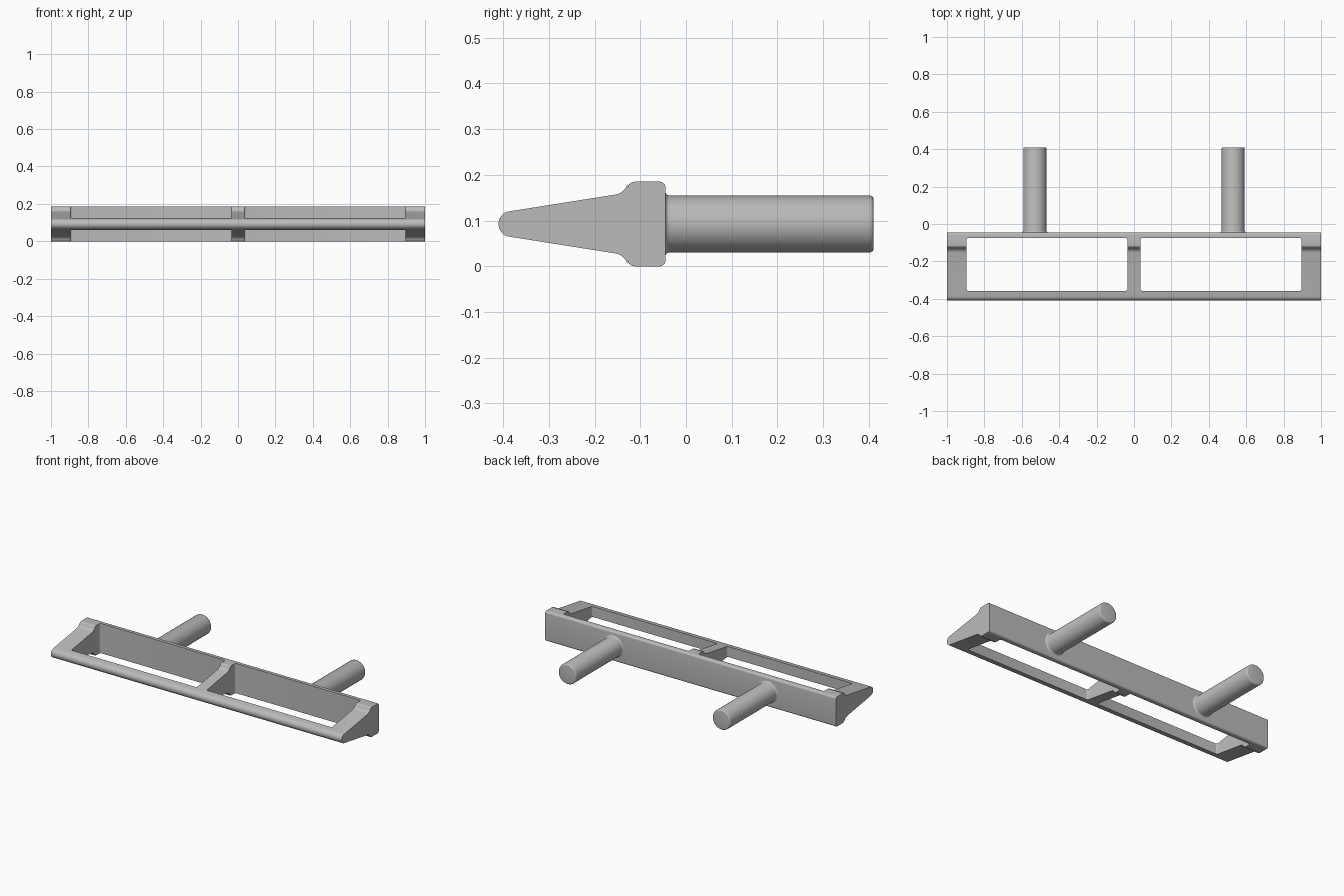
import bpy, bmesh, math
from mathutils import Matrix

if "Cube" in bpy.data.objects:
    bpy.data.objects.remove(bpy.data.objects["Cube"], do_unlink=True)

grey = bpy.data.materials.new("plain_grey")
grey.use_nodes = True
colour = (0.5, 0.5, 0.5, 1)
grey.diffuse_color = colour
grey.node_tree.nodes["Principled BSDF"].inputs["Base Color"].default_value = colour

MID = 0.0925  # height of the symmetry plane


def finish(bm, name):
    bmesh.ops.recalc_face_normals(bm, faces=bm.faces)
    mesh = bpy.data.meshes.new(name)
    bm.to_mesh(mesh)
    bm.free()
    obj = bpy.data.objects.new(name, mesh)
    bpy.context.collection.objects.link(obj)
    mesh.materials.append(grey)
    return obj


def activate(obj):
    bpy.ops.object.select_all(action="DESELECT")
    obj.select_set(True)
    bpy.context.view_layer.objects.active = obj


def arc(cy, cz, r, start, end, steps=6):
    angles = [math.radians(start + (end - start) * i / steps) for i in range(steps + 1)]
    return [(cy + r * math.cos(a), cz + r * math.sin(a)) for a in angles]


# Frame: upper half of the side outline (y, height above MID), mirrored below
upper = arc(-0.382, 0, 0.028, 180, 99, 8)
upper += arc(-0.159, 0.096, 0.032, -81, -15)
upper += arc(-0.112, 0.0765, 0.016, 165, 90)
upper += arc(-0.057, 0.0805, 0.012, 90, 0)
outline = upper + [(y, -z) for y, z in reversed(upper[1:])]

bm = bmesh.new()
face = bm.faces.new([bm.verts.new((-1, y, z + MID)) for y, z in outline])
side = bmesh.ops.extrude_face_region(bm, geom=[face])["geom"]
bmesh.ops.translate(bm, vec=(2, 0, 0), verts=[v for v in side if isinstance(v, bmesh.types.BMVert)])
frame = finish(bm, "frame")

# Two openings with rounded corners leave the end ribs, centre rib, bar and plate
for sign in (-1, 1):
    bm = bmesh.new()
    place = Matrix.Translation((sign * 0.465, -0.216, MID)) @ Matrix.Diagonal((0.862, 0.282, 0.5, 1))
    bmesh.ops.create_cube(bm, size=1, matrix=place)
    upright = [e for e in bm.edges if abs(e.verts[0].co.z - e.verts[1].co.z) > 0.1]
    bmesh.ops.bevel(bm, geom=upright, offset=0.009, segments=4, profile=0.5, affect="EDGES")
    cutter = finish(bm, "opening_cutter")
    cutter.hide_render = True
    cut = frame.modifiers.new("opening", "BOOLEAN")
    cut.operation = "DIFFERENCE"
    cut.solver = "EXACT"
    cut.object = cutter
    activate(frame)
    bpy.ops.object.modifier_apply(modifier=cut.name)
    bpy.data.objects.remove(cutter, do_unlink=True)

# Pegs: turned profile (y, radius) with a flared base and rounded tip
peg_profile = [(-0.05, 0.07), (-0.045, 0.07)]
peg_profile += [(y, r) for y, r in arc(-0.036, 0.071, 0.009, 180, 270, 4)]
peg_profile += arc(0.402, 0.054, 0.008, 90, 0, 4) + [(0.41, 0)]
pegs = []
for name, x in (("right_peg", -0.53), ("left_peg", 0.53)):
    bm = bmesh.new()
    verts = [bm.verts.new((x, y, MID + r)) for y, r in peg_profile]
    edges = [bm.edges.new(pair) for pair in zip(verts, verts[1:])]
    bmesh.ops.spin(bm, geom=verts + edges, cent=(x, 0, MID), axis=(0, 1, 0),
                   angle=math.tau, steps=48)
    bmesh.ops.remove_doubles(bm, verts=bm.verts, dist=0.0001)
    pegs.append(finish(bm, name))

for obj in [frame] + pegs:
    activate(obj)
    bpy.ops.object.shade_smooth_by_angle(angle=math.radians(35))
